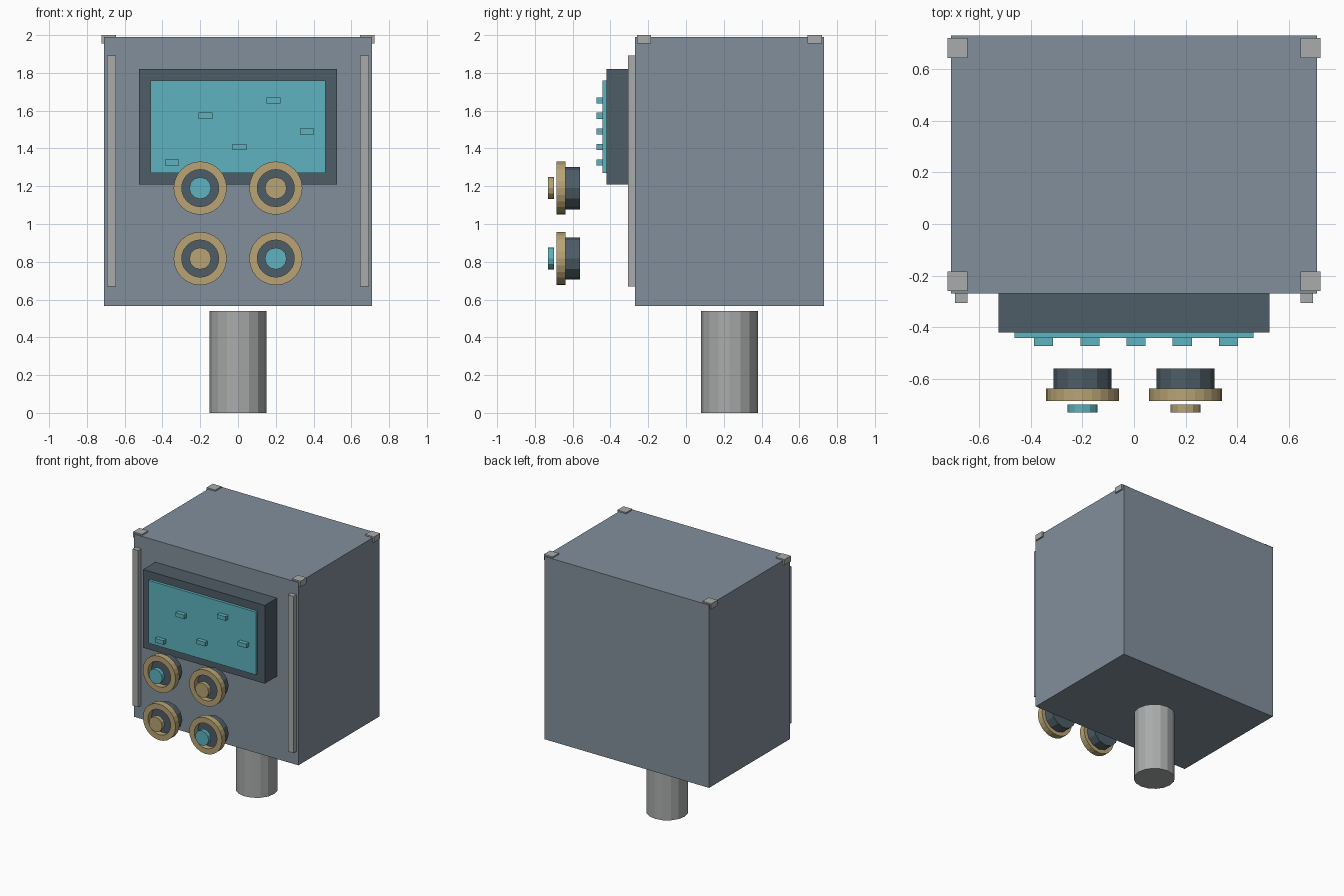
import bpy, bmesh, math
from mathutils import Matrix

cube = bpy.data.objects.get("Cube")
if cube:
    bpy.data.objects.remove(cube, do_unlink=True)


def material(name, rgb):
    m = bpy.data.materials.new(name)
    m.use_nodes = True
    color = (*rgb, 1)
    m.diffuse_color = color
    m.node_tree.nodes["Principled BSDF"].inputs["Base Color"].default_value = color
    return m


BODY = material("blue grey", (.225, .275, .33))
DARK = material("dark slate", (.076, .109, .135))
TEAL = material("teal", (.11, .45, .52))
BRASS = material("brass", (.48, .37, .175))
METAL = material("light metal", (.40, .41, .41))


def finish(name, bm, mat):
    bmesh.ops.recalc_face_normals(bm, faces=bm.faces)
    mesh = bpy.data.meshes.new(name)
    bm.to_mesh(mesh)
    bm.free()
    mesh.materials.append(mat)
    obj = bpy.data.objects.new(name, mesh)
    bpy.context.collection.objects.link(obj)
    return obj


def box(name, mat, x, y, z):
    """Box from (min, max) ranges."""
    bm = bmesh.new()
    bmesh.ops.create_cube(bm, size=1)
    for v in bm.verts:
        for i, (lo, hi) in enumerate((x, y, z)):
            v.co[i] = hi if v.co[i] > 0 else lo
    return finish(name, bm, mat)


def cylinder(name, mat, center, radius, depth, sides, facing_front=True):
    bm = bmesh.new()
    bmesh.ops.create_cone(bm, cap_ends=True, segments=sides, radius1=radius,
                          radius2=radius, depth=depth)
    if facing_front:
        bm.transform(Matrix.Rotation(math.pi / 2, 4, 'X'))
    bm.transform(Matrix.Translation(center))
    return finish(name, bm, mat)


def washer(name, mat, center, outer, inner, depth, sides):
    """Square-section ring spun around the y axis."""
    bm = bmesh.new()
    section = [bm.verts.new((r, y, 0)) for r, y in (
        (inner, -depth / 2), (outer, -depth / 2), (outer, depth / 2), (inner, depth / 2))]
    edges = [bm.edges.new((section[i], section[(i + 1) % 4])) for i in range(4)]
    bmesh.ops.spin(bm, geom=section + edges, cent=(0, 0, 0), axis=(0, 1, 0),
                   angle=2 * math.pi, steps=sides)
    bmesh.ops.remove_doubles(bm, verts=bm.verts, dist=1e-4)
    bm.transform(Matrix.Translation(center))
    return finish(name, bm, mat)


# Housing and its support post
box("housing", BODY, (-.71, .71), (-.27, .73), (.565, 1.99))
cylinder("post", METAL, (0, .23, .27), .15, .54, 16, facing_front=False)

# Side rails and corner caps
for side, s in (("right", -1), ("left", 1)):
    box(side + "_rail", METAL, sorted((s * .646, s * .694)), (-.307, -.27), (.67, 1.892))
    for end, y in (("front", -.222), ("back", .682)):
        box(f"{end}_{side}_corner_cap", METAL, sorted((s * .646, s * .722)),
            (y - .038, y + .038), (1.956, 2))

# Display with raised markers
box("screen_frame", DARK, (-.525, .525), (-.42, -.27), (1.21, 1.82))
box("screen", TEAL, (-.463, .463), (-.442, -.42), (1.27, 1.76))
for i, z in enumerate((1.325, 1.573, 1.408, 1.655, 1.49)):
    x = -.35 + i * .179
    box("screen_marker", TEAL, (x - .037, x + .037), (-.473, -.442), (z - .016, z + .016))

# Four dials, with the cap colours alternating
for x in (-.2, .2):
    for z in (1.19, .817):
        cap = TEAL if (x < 0) == (z > 1) else BRASS
        cylinder("dial_base", DARK, (x, -.6, z), .112, .08, 12)
        washer("dial_ring", BRASS, (x, -.661, z), .141, .098, .048, 24)
        cylinder("dial_cap", cap, (x, -.715, z), .058, .032, 12)
